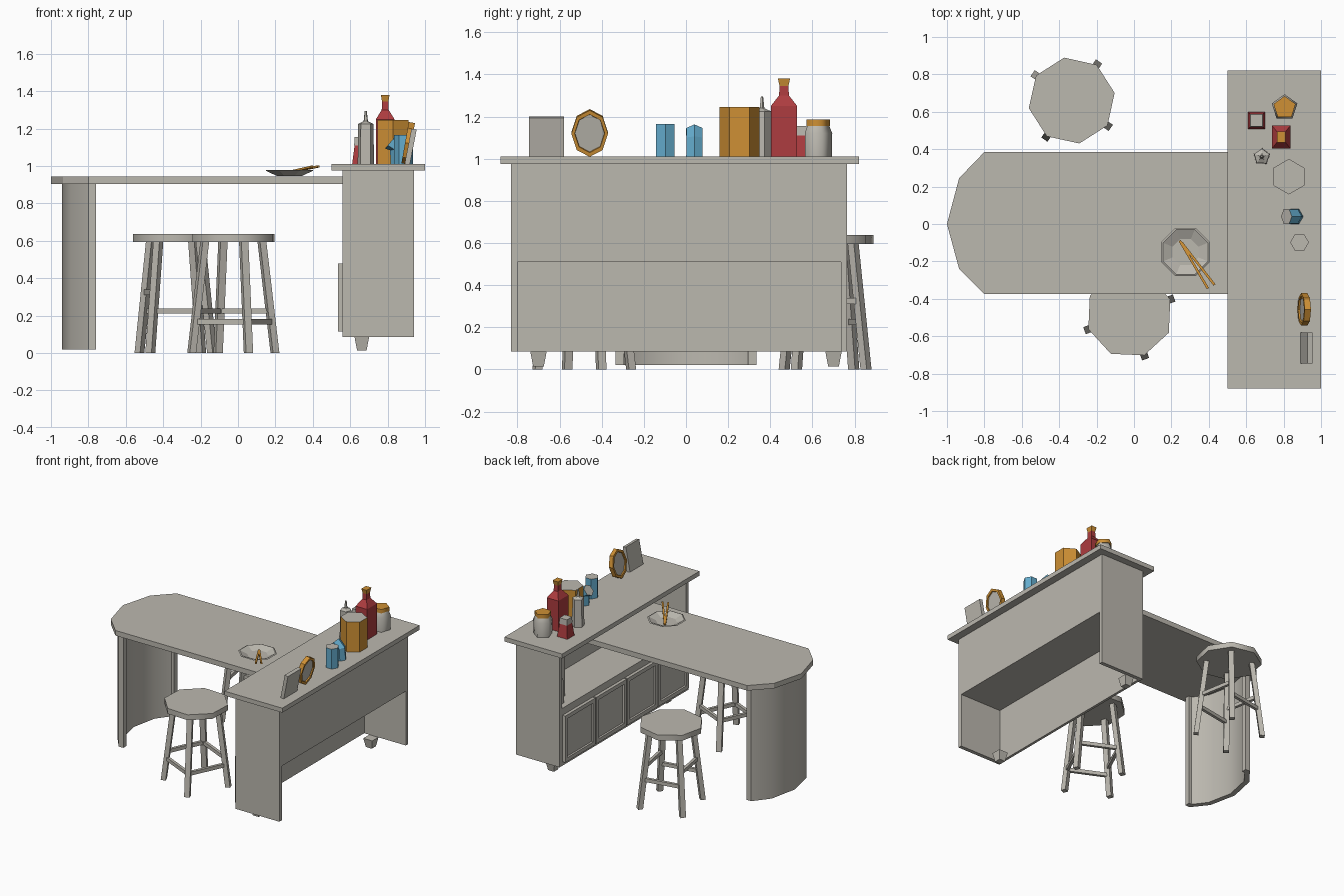
import bpy, bmesh
from math import radians, cos, sin, pi
from mathutils import Vector, Matrix

if "Cube" in bpy.data.objects:
    bpy.data.objects.remove(bpy.data.objects["Cube"], do_unlink=True)

COLOURS = {"warm_grey": (0.50, 0.48, 0.43), "blue": (0.13, 0.42, 0.62),
           "red": (0.42, 0.045, 0.05), "amber": (0.62, 0.28, 0.035)}
MATS = {}
for mat_name, rgb in COLOURS.items():
    m = bpy.data.materials.new(mat_name)
    m.use_nodes = True
    m.diffuse_color = (*rgb, 1)
    m.node_tree.nodes["Principled BSDF"].inputs["Base Color"].default_value = (*rgb, 1)
    MATS[mat_name] = m
GREY, BLUE, RED, AMBER = COLOURS


def finish(name, bm, colours=(GREY,), smooth=None):
    bmesh.ops.recalc_face_normals(bm, faces=bm.faces)
    mesh = bpy.data.meshes.new(name)
    bm.to_mesh(mesh)
    bm.free()
    for c in colours:
        mesh.materials.append(MATS[c])
    if smooth:
        for p in mesh.polygons:
            p.use_smooth = True
        mesh.set_sharp_from_angle(angle=radians(smooth))
    ob = bpy.data.objects.new(name, mesh)
    bpy.context.collection.objects.link(ob)
    return ob


def loft(name, rings, colours=GREY, smooth=None):
    """Skin rings of points; colours = one name, or [first cap, each band..., last cap]."""
    if isinstance(colours, str):
        colours = [colours] * (len(rings) + 1)
    used = sorted(set(colours))
    bm = bmesh.new()
    loops = [[bm.verts.new(p) for p in r] for r in rings]
    n = len(loops[0])
    caps = ((loops[0], colours[0]), (loops[-1], colours[-1]))
    for verts, c in caps:
        bm.faces.new(verts).material_index = used.index(c)
    for a, b, c in zip(loops, loops[1:], colours[1:]):
        for i in range(n):
            j = (i + 1) % n
            bm.faces.new((a[i], a[j], b[j], b[i])).material_index = used.index(c)
    return finish(name, bm, used, smooth)


def lathe(name, loc, profile, sides, rot=0, colours=GREY, sx=1, sy=1, smooth=None):
    """Faceted turned part from (radius, height) pairs."""
    angles = [radians(rot) + 2 * pi * i / sides for i in range(sides)]
    rings = [[(r * cos(a) * sx, r * sin(a) * sy, z) for a in angles] for r, z in profile]
    ob = loft(name, rings, colours, smooth)
    ob.location = loc
    return ob


def slab(name, outline, z0, z1, smooth=None):
    return loft(name, [[(x, y, z) for x, y in outline] for z in (z0, z1)], GREY, smooth)


def box(name, x0, x1, y0, y1, z0, z1):
    return slab(name, [(x0, y0), (x1, y0), (x1, y1), (x0, y1)], z0, z1)


def bar(name, a, b, w, h, colour=GREY, level=False):
    """Straight stick from a to b; level keeps the end faces horizontal."""
    a, b = Vector(a), Vector(b)
    d = (b - a).normalized()
    if level:
        u = Vector((d.x, d.y, 0)).normalized()
        v = Vector((-u.y, u.x, 0))
    else:
        u = d.cross(Vector((0, 0, 1))).normalized()
        v = u.cross(d)
    signs = ((-1, -1), (1, -1), (1, 1), (-1, 1))
    return loft(name, [[p + u * s * w / 2 + v * t * h / 2 for s, t in signs]
                       for p in (a, b)], colour)


# Serving cabinet: counter, end panels, upper back, shelf, lower front
box("counter_top", 0.5, 1, -0.88, 0.82, 0.975, 1.01)
box("end_panel_right", 0.56, 0.94, -0.83, -0.80, 0.085, 0.975)
box("end_panel_left", 0.56, 0.94, 0.735, 0.765, 0.085, 0.975)
box("upper_panel", 0.92, 0.94, -0.80, 0.735, 0.51, 0.975)
box("shelf", 0.56, 0.92, -0.80, 0.735, 0.51, 0.535)
box("lower_panel", 0.56, 0.58, -0.80, 0.735, 0.085, 0.51)

# Framed doors
for i in range(4):
    y = -0.80 + i * 0.385
    door = box(f"door_{i + 1}", 0.535, 0.56, y, y + 0.375, 0.115, 0.48)
    bm = bmesh.new()
    bm.from_mesh(door.data)
    face = min(bm.faces, key=lambda f: f.calc_center_median().x)
    bmesh.ops.inset_region(bm, faces=[face], thickness=0.03, use_even_offset=True)
    bmesh.ops.inset_region(bm, faces=[face], thickness=0.004, depth=-0.012)
    bm.to_mesh(door.data)
    bm.free()

# Tapered cabinet feet
for side, y in (("right", -0.70), ("left", 0.70)):
    lathe(f"cabinet_foot_{side}", (0.662, y, 0), [(0.036, 0.015), (0.055, 0.085)], 4, 45)

# Dining table with faceted round end and curved support wall
end = [(-0.8, 0.385), (-0.935, 0.245), (-1, 0), (-0.935, -0.24), (-0.8, -0.375)]
slab("table_top", [(0.6, 0.385)] + end + [(0.6, -0.375)], 0.905, 0.945)
half_out = [(-0.76, 0.335), (-0.80, 0.335), (-0.895, 0.215), (-0.94, 0)]
half_in = [(-0.76, 0.295), (-0.785, 0.295), (-0.86, 0.195), (-0.90, 0)]


def mirrored(pts):
    return pts + [(x, -y) for x, y in pts[-2::-1]]


slab("table_support", mirrored(half_out) + mirrored(half_in)[::-1], 0.02, 0.905, smooth=50)


# Stools: octagonal seat, splayed legs, rungs
def stool(name, cx, cy, rot, rung_heights):
    lathe(f"{name}_seat", (cx, cy, 0), [(0.233, 0.595), (0.233, 0.637)], 8, rot, smooth=50)

    def on_leg(k, z):
        a = radians(rot + 90 * k)
        r = 0.237 - 0.075 * z / 0.6
        return Vector((cx + r * cos(a), cy + r * sin(a), z))

    for k, z in enumerate(rung_heights):
        bar(f"{name}_leg_{k + 1}", on_leg(k, 0), on_leg(k, 0.6), 0.036, 0.04, level=True)
        bar(f"{name}_rung_{k + 1}", on_leg(k, z), on_leg(k + 1, z), 0.022, 0.028)


stool("back_stool", -0.333, 0.66, 55, (0.225, 0.325, 0.225, 0.325))
stool("front_stool", -0.025, -0.483, 20, (0.225, 0.225, 0.168, 0.168))

# Plate and chopsticks
lathe("plate", (0.275, -0.15, 0.946), [(0.07, 0), (0.14, 0.03), (0.13, 0.034), (0.075, 0.01)],
      8, 22.5)
bar("chopstick_1", (0.245, -0.09, 0.962), (0.395, -0.345, 0.996), 0.013, 0.011, AMBER)
bar("chopstick_2", (0.255, -0.10, 0.962), (0.43, -0.325, 0.998), 0.013, 0.011, AMBER)

# Things standing on the counter
TOP = 1.01
lathe("sauce_bottle", (0.787, 0.465, TOP),
      [(0.088, 0), (0.088, 0.24), (0.033, 0.29), (0.030, 0.335), (0.030, 0.335), (0.041, 0.37)],
      4, 45, [RED] * 4 + [AMBER] * 3, sx=0.8)
lathe("lidded_jar", (0.805, 0.622, TOP),
      [(0.07, 0), (0.072, 0.11), (0.058, 0.145), (0.062, 0.145), (0.062, 0.175)],
      5, 90, [GREY] * 4 + [AMBER] * 2, smooth=75)
lathe("shaker", (0.655, 0.553, TOP), [(0.063, 0), (0.045, 0.10), (0.048, 0.10), (0.045, 0.145)],
      4, 45, [RED] * 3 + [GREY] * 2)
lathe("squeeze_bottle", (0.683, 0.36, TOP),
      [(0.046, 0), (0.043, 0.215), (0.021, 0.225), (0.012, 0.23), (0.006, 0.285)], 5, 160)
lathe("large_canister", (0.828, 0.253, TOP), [(0.095, 0), (0.095, 0.235)], 6, 90,
      [AMBER, AMBER, GREY])
lathe("blue_cup", (0.885, -0.098, TOP), [(0.05, 0), (0.05, 0.155)], 6, 0, [BLUE, BLUE, GREY])

# Bent blue pourer with a slanted mouth
rings = []
for x, z, r, tilt in ((0.86, TOP, 0.045, 0), (0.855, 1.095, 0.043, -15), (0.815, 1.128, 0.045, -50)):
    turn = Matrix.Rotation(radians(tilt), 3, 'Y')
    rings.append([turn @ Vector((r * cos(i * pi / 3), r * sin(i * pi / 3), 0))
                  + Vector((x, 0.04, z)) for i in range(6)])
loft("blue_pourer", rings, [BLUE, BLUE, BLUE, GREY])

# Leaning round mirror and picture frame
mirror = lathe("round_mirror", (0.91, -0.457, 1.122),
               [(0.8, -0.008), (0.82, -0.017), (1, -0.017), (1, 0.017), (0.82, 0.017), (0.8, 0.008)],
               8, 0, [GREY] + [AMBER] * 5 + [GREY], sx=0.112, sy=0.087)
mirror.rotation_euler = (0, radians(100), 0)
frame = box("picture_frame", -0.014, 0.014, -0.083, 0.083, 0, 0.19)
frame.location = (0.905, -0.663, TOP)
frame.rotation_euler = (0, radians(11), 0)

# Pots stored on the shelf
lathe("tall_pot", (0.74, 0.58, 0.535), [(0.08, 0), (0.08, 0.33)], 8, 22.5, smooth=50)
lathe("short_pot", (0.65, 0.67, 0.535), [(0.05, 0), (0.05, 0.17), (0.035, 0.20)], 8, 22.5, smooth=50)
